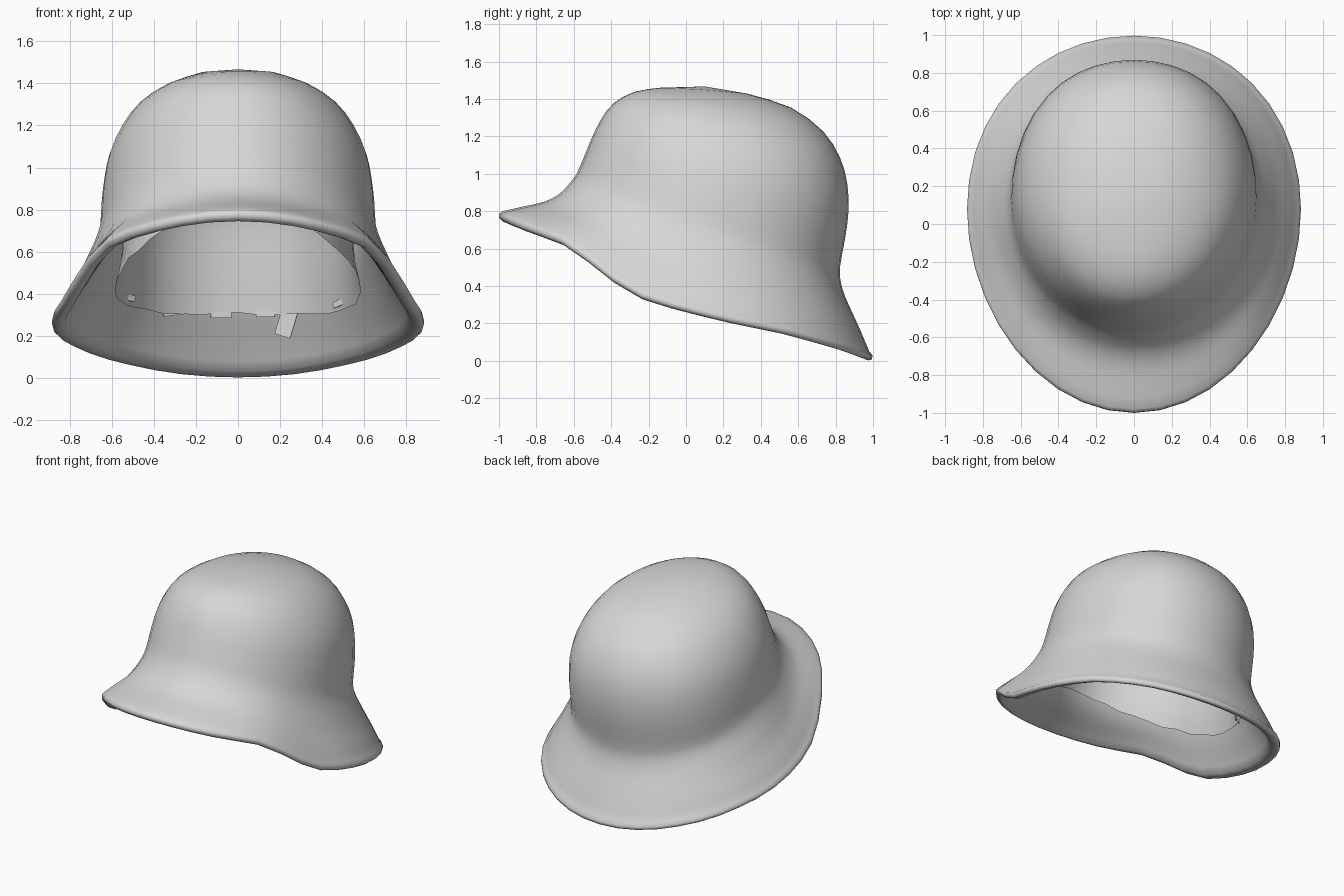
import bpy, bmesh, math, random
from mathutils import Matrix, Vector

if "Cube" in bpy.data.objects:
    bpy.data.objects.remove(bpy.data.objects["Cube"])
random.seed(4)

# One neutral grey for everything
grey = bpy.data.materials.new("plain grey")
grey.use_nodes = True
colour = (0.68, 0.68, 0.68, 1)
grey.diffuse_color = colour
grey.node_tree.nodes["Principled BSDF"].inputs["Base Color"].default_value = colour

SEGMENTS = 40


def refine(points):
    """Double the points of a polyline along a smooth curve through them."""
    pts = [Vector(p) for p in points]
    pts = [2 * pts[0] - pts[1]] + pts + [2 * pts[-1] - pts[-2]]
    out = []
    for a, b, c, d in zip(pts, pts[1:], pts[2:], pts[3:]):
        out += [b, (9 * (b + c) - a - d) / 16]
    return out + [pts[-2]]


# Silhouettes from brim to crown: front (y, z), side (x, z), back (y, z)
front = refine([(-.98, .80), (-.87, .825), (-.76, .85), (-.68, .89), (-.63, .94), (-.585, 1.0),
                (-.55, 1.08), (-.525, 1.14), (-.50, 1.2), (-.455, 1.29), (-.385, 1.38),
                (-.27, 1.44), (-.14, 1.46)])
side = refine([(.87, .29), (.82, .375), (.765, .46), (.715, .56), (.675, .65), (.655, .73),
               (.648, .84), (.635, .95), (.612, 1.06), (.557, 1.185), (.47, 1.3),
               (.34, 1.39), (.18, 1.449)])
back = refine([(.98, .05), (.938, .15), (.893, .25), (.852, .34), (.828, .42), (.823, .5),
               (.85, .65), (.869, .8), (.862, .95), (.824, 1.085), (.735, 1.225),
               (.56, 1.355), (.33, 1.428)])
# Wave of the brim edge, from front (-1) to back (1)
wave = refine([(-1, 0), (-.9, .015), (-.7, .05), (-.6, .03), (-.5, -.01), (-.3, -.04),
               (-.15, -.02), (0, 0), (.3, .035), (.5, .05), (.8, .035), (1, 0)])


def brim_wave(t):
    for (a, u), (b, v) in zip(wave, wave[1:]):
        if t <= b:
            return u + (v - u) * (t - a) / (b - a)
    return 0


def inset(profile, d, sign=1):
    """Shift a silhouette inwards along its normals."""
    pts = [Vector((sign * r, z)) for r, z in profile]
    out = []
    for i, p in enumerate(pts):
        tan = (pts[min(i + 1, len(pts) - 1)] - pts[max(i - 1, 0)]).normalized()
        q = p + Vector((-tan.y, tan.x)) * d
        out.append((sign * q.x, q.y))
    return out


def through(f, s, b, t):
    """Quadratic through values at front, side and back."""
    return s + (b - f) / 2 * t + ((f + b) / 2 - s) * t * t


def ring(bm, f, s, b, weight, jitter=0):
    verts = []
    for i in range(SEGMENTS):
        a = math.tau * i / SEGMENTS
        t = -math.cos(a)
        # The crown is slightly squarer towards the back corners
        full = 1 + (.025 * (1 - weight) * math.sin(2 * a) ** 2 if t > 0 else 0)
        y = through(f[0], (f[0] + b[0]) / 2 + .08 * weight, b[0], t * full)
        z = through(f[1], s[1], b[1], t) + weight * brim_wave(t)
        x = s[0] * math.sin(a) * full
        verts.append(bm.verts.new((x, y, z + random.uniform(-jitter, jitter))))
    return verts


def bridge(bm, rings):
    for lo, hi in zip(rings, rings[1:]):
        for i in range(SEGMENTS):
            j = (i + 1) % SEGMENTS
            bm.faces.new((lo[i], lo[j], hi[j], hi[i]))


def cap(bm, loop, z):
    tip = bm.verts.new((0, .1, z))
    for i in range(SEGMENTS):
        bm.faces.new((loop[i], loop[(i + 1) % SEGMENTS], tip))


def finish(bm, name, smooth=True):
    bmesh.ops.recalc_face_normals(bm, faces=bm.faces)
    mesh = bpy.data.meshes.new(name)
    bm.to_mesh(mesh)
    bm.free()
    obj = bpy.data.objects.new(name, mesh)
    bpy.context.collection.objects.link(obj)
    mesh.materials.append(grey)
    for p in mesh.polygons:
        p.use_smooth = smooth


def weight(i):
    return max(0, 1 - i / 10)


# Helmet shell: inner wall, rounded rim and outer wall in one closed loft
bm = bmesh.new()
inner = list(zip(inset(front, .055, -1), inset(side, .055), inset(back, .055)))
rings = [ring(bm, *sec, weight(i)) for i, sec in reversed(list(enumerate(inner)))]
rings.append(ring(bm, (-.98, .745), (.868, .24), (.975, .002), 1))
rings.append(ring(bm, (-1, .765), (.884, .255), (.995, .008), 1))
rings.append(ring(bm, (-.998, .788), (.884, .275), (.997, .03), 1))
rings += [ring(bm, *sec, weight(i)) for i, sec in enumerate(zip(front, side, back))]
bridge(bm, rings)
cap(bm, rings[0], 1.41)
cap(bm, rings[-1], 1.467)
finish(bm, "helmet_shell")

# Liner: a narrower cap hanging inside the shell, with a ragged lower edge
bm = bmesh.new()
liner_front = refine([(-.54, .8), (-.5, .9), (-.46, 1.01), (-.41, 1.1), (-.33, 1.19), (-.2, 1.26)])
liner_side = refine([(.585, .42), (.555, .56), (.54, .75), (.5, .95), (.4, 1.13), (.22, 1.25)])
liner_back = refine([(.775, .31), (.765, .5), (.76, .7), (.72, .9), (.58, 1.09), (.36, 1.23)])
rings = [ring(bm, *sec, 0, .012 if i == 0 else 0)
         for i, sec in enumerate(zip(liner_front, liner_side, liner_back))]
bridge(bm, rings)
cap(bm, rings[-1], 1.29)
finish(bm, "liner")

# Loose tabs along the liner edge: x, y, z, width, height, tilt
tabs = [(.23, .74, .26, .08, .13, .3), (.13, .76, .305, .09, .03, 0), (-.08, .77, .3, .1, .03, 0),
        (-.28, .72, .315, .16, .03, -.1), (.5, .48, .365, .12, .03, -.35), (-.53, .42, .385, .1, .03, .2)]
for n, (x, y, z, w, h, tilt) in enumerate(tabs):
    bm = bmesh.new()
    place = (Matrix.Translation((x, y, z)) @ Matrix.Rotation(-x * 1.2, 4, "Z")
             @ Matrix.Rotation(tilt, 4, "Y") @ Matrix.Diagonal((w, .008, h, 1)))
    bmesh.ops.create_cube(bm, size=1, matrix=place)
    finish(bm, f"liner_tab_{n + 1}", False)
